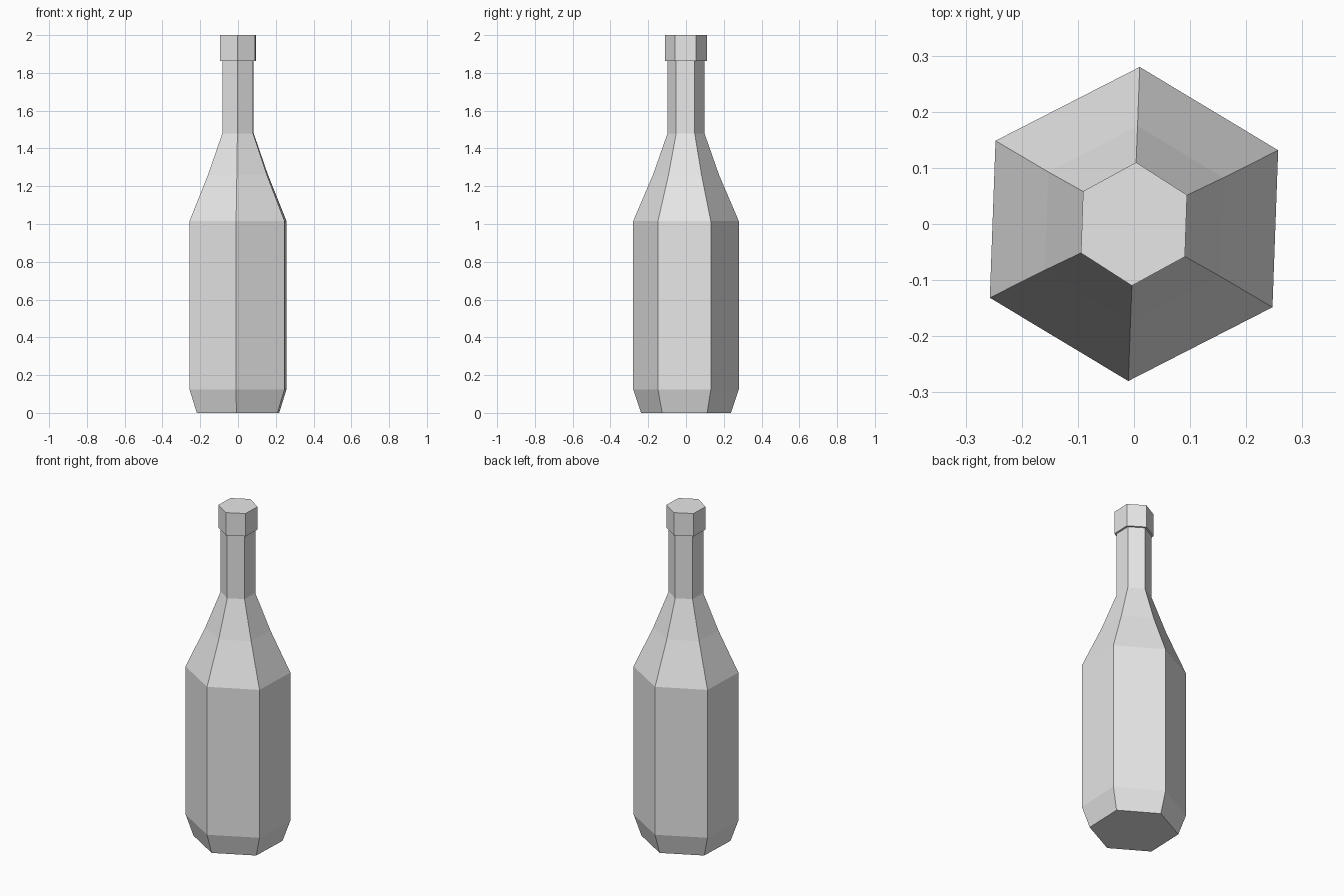
import bpy
import bmesh
from math import cos, sin, radians, tau

cube = bpy.data.objects.get("Cube")
if cube:
    bpy.data.objects.remove(cube, do_unlink=True)

SIDES = 6
TURN = radians(28)

# Plain grey for the whole bottle
grey = bpy.data.materials.new("plain_grey")
grey.use_nodes = True
colour = (0.8, 0.8, 0.8, 1)
grey.diffuse_color = colour
grey.node_tree.nodes["Principled BSDF"].inputs["Base Color"].default_value = colour


def lathe(name, profile):
    """Stack six-sided rings of (x radius, y radius, height) and cap both ends."""
    bm = bmesh.new()
    rings = []
    for rx, ry, z in profile:
        angles = [TURN + tau * i / SIDES for i in range(SIDES)]
        rings.append([bm.verts.new((rx * cos(a), ry * sin(a), z)) for a in angles])
    for low, high in zip(rings, rings[1:]):
        for i in range(SIDES):
            j = (i + 1) % SIDES
            bm.faces.new((low[i], low[j], high[j], high[i]))
    bm.faces.new(rings[0][::-1])
    bm.faces.new(rings[-1])
    mesh = bpy.data.meshes.new(name)
    bm.to_mesh(mesh)
    bm.free()
    mesh.materials.append(grey)
    obj = bpy.data.objects.new(name, mesh)
    bpy.context.collection.objects.link(obj)
    return obj


# Bottle: bevelled foot, straight body, shoulder, neck, then the stepped-out lip
lathe("bottle", [
    (0.247, 0.238, 0),
    (0.291, 0.28, 0.125),
    (0.291, 0.28, 1.015),
    (0.18, 0.175, 1.26),
    (0.094, 0.098, 1.48),
    (0.094, 0.098, 1.863),
    (0.107, 0.11, 1.863),
    (0.107, 0.11, 2),
])
